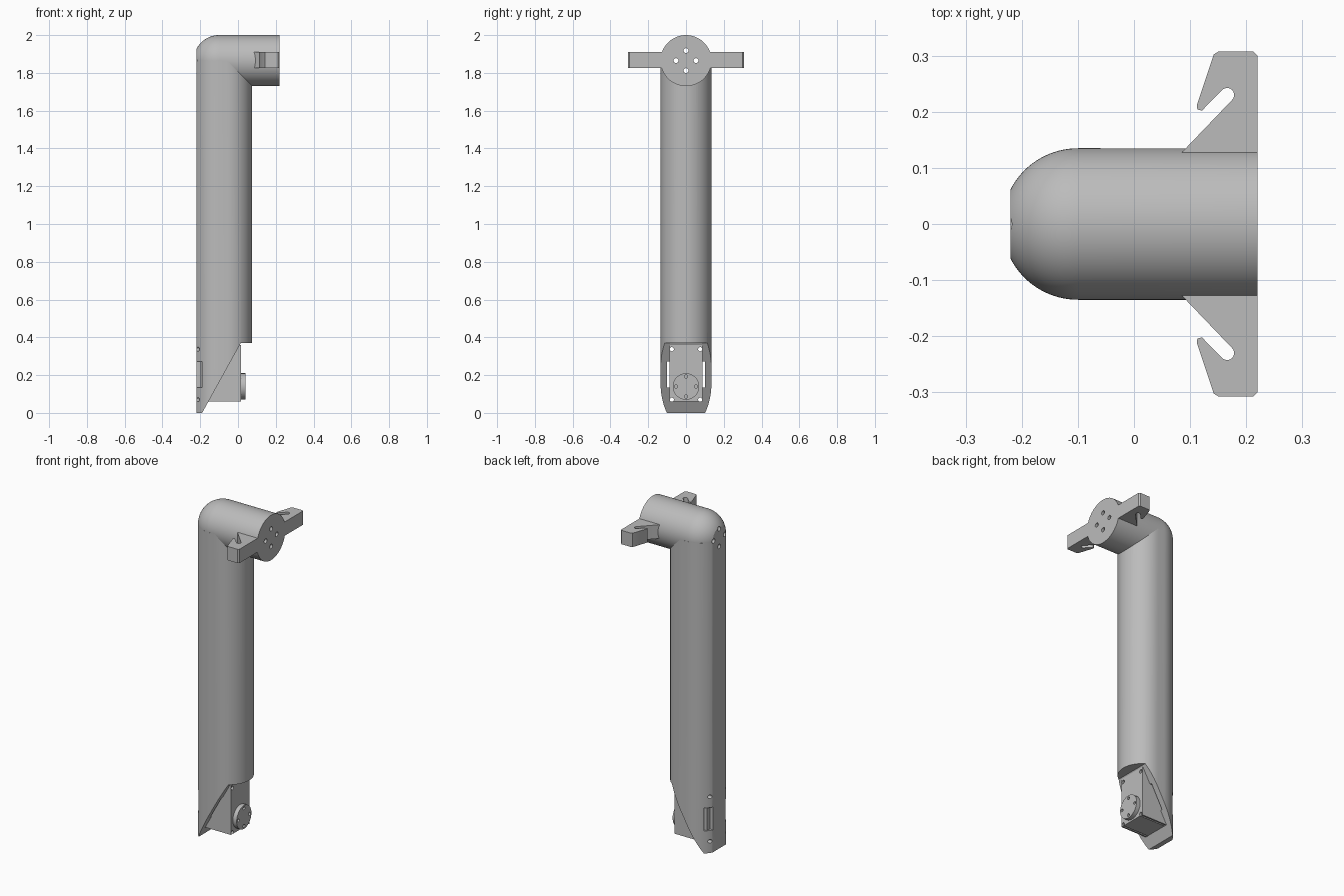
import bpy, bmesh
from math import sin, cos, pi, sqrt
from mathutils import Vector, Matrix

cube = bpy.data.objects.get("Cube")
if cube:
    bpy.data.objects.remove(cube, do_unlink=True)

grey = bpy.data.materials.new("plain grey")
grey.use_nodes = True
COLOUR = (0.5, 0.5, 0.5, 1)
grey.diffuse_color = COLOUR
grey.node_tree.nodes["Principled BSDF"].inputs["Base Color"].default_value = COLOUR

R = 0.135        # tube radius
ARM_Z = 1.865    # height of the arm axis
BACK = -0.22     # flat rear face
FRONT = 0.22     # arm end face
SERVO_X = 0.015  # servo front face


def add_object(name, bm):
    bmesh.ops.recalc_face_normals(bm, faces=bm.faces)
    mesh = bpy.data.meshes.new(name)
    bm.to_mesh(mesh)
    bm.free()
    mesh.materials.append(grey)
    obj = bpy.data.objects.new(name, mesh)
    bpy.context.scene.collection.objects.link(obj)
    return obj


def prism(name, points, axis, lo, hi):
    """Extrude a 2D outline along one axis."""
    place = {"x": lambda a, b: (lo, a, b),
             "y": lambda a, b: (a, lo, b),
             "z": lambda a, b: (a, b, lo)}[axis]
    bm = bmesh.new()
    face = bm.faces.new([bm.verts.new(place(a, b)) for a, b in points])
    geom = bmesh.ops.extrude_face_region(bm, geom=[face])["geom"]
    shift = Vector([hi - lo if axis == k else 0 for k in "xyz"])
    bmesh.ops.translate(bm, vec=shift, verts=[v for v in geom if isinstance(v, bmesh.types.BMVert)])
    return add_object(name, bm)


def arc(cx, cy, r, start, end, n):
    step = (end - start) / n
    return [(cx + r * cos(start + i * step), cy + r * sin(start + i * step)) for i in range(n + 1)]


def rod(name, lo, hi, y, z, r, n=24):
    return prism(name, arc(y, z, r, 0, 2 * pi, n)[:-1], "x", lo, hi)


def box(name, x, y, z):
    return prism(name, [(y[0], z[0]), (y[1], z[0]), (y[1], z[1]), (y[0], z[1])], "x", *x)


def cut(obj, cutters):
    """Subtract the cutters and bake the result."""
    for c in cutters:
        c.hide_render = True
        mod = obj.modifiers.new("cut", "BOOLEAN")
        mod.operation, mod.solver, mod.object = "DIFFERENCE", "EXACT", c
    bpy.context.view_layer.update()
    graph = bpy.context.evaluated_depsgraph_get()
    mesh = bpy.data.meshes.new_from_object(obj.evaluated_get(graph))
    obj.modifiers.clear()
    obj.data = mesh


# Upright tube: two half circles set apart, with a flat back
half = sqrt(R * R - (BACK + 0.1) ** 2)
edge = pi - math_angle if (math_angle := None) else None
outline = arc(-0.06, 0, R, -pi / 2, pi / 2, 32)
left = [p for p in arc(-0.1, 0, R, pi / 2, pi, 24) if p[0] > BACK + 0.002]
outline += left + [(BACK, half), (BACK, -half)] + [(x, -y) for x, y in reversed(left)]
tube = prism("upright_tube", outline, "z", 0, ARM_Z - 0.003)

# Horizontal arm with a domed, flattened rear end, turned about its axis
profile = [(BACK, 0), (BACK, half)] + [p for p in reversed(left)] + [(FRONT, R), (FRONT, 0)]
bm = bmesh.new()
verts = [bm.verts.new((x, 0, r)) for x, r in profile]
edges = [bm.edges.new(pair) for pair in zip(verts, verts[1:])]
bmesh.ops.spin(bm, geom=verts + edges, cent=(0, 0, 0), axis=(1, 0, 0), angle=2 * pi,
               steps=64, use_duplicate=False)
bmesh.ops.remove_doubles(bm, verts=bm.verts, dist=0.0001)
bmesh.ops.translate(bm, vec=(0, 0, ARM_Z), verts=bm.verts)
arm = add_object("horizontal_arm", bm)

# Servo body with its round output horn
servo = box("servo_body", (-0.2, SERVO_X), (-0.088, 0.088), (0.06, 0.36))
horn = rod("servo_horn", SERVO_X - 0.005, 0.04, 0, 0.14, 0.07, 48)

# Cutters: bolt circles, servo screw holes, side slots and the slanted foot
CROSS = [(0.053, 0), (-0.053, 0), (0, 0.053), (0, -0.053)]
bolt_holes = [rod("bolt_cutter", -0.3, 0.3, y, ARM_Z + z, 0.013) for y, z in CROSS]
horn_holes = [rod("horn_cutter", SERVO_X, 0.1, y, 0.14 + z, 0.009) for y, z in CROSS]
screw_holes = [rod("screw_cutter", -0.3, 0.3, s * 0.075, z, 0.011)
               for s in (-1, 1) for z in (0.07, 0.337)]
slots = [box("slot_cutter", (-0.3, 0.3), sorted((s * 0.06, s * 0.1)), (0.135, 0.272))
         for s in (-1, 1)]
foot = prism("foot_cutter", [(-0.245, -0.1), (0.015, 0.37), (0.3, 0.37), (0.3, -0.1)],
             "y", -0.3, 0.3)
foot.data.vertices.update()

cut(tube, [foot] + bolt_holes + screw_holes + slots)
cut(arm, bolt_holes)
cut(servo, screw_holes)
cut(horn, horn_holes)
for c in bolt_holes + horn_holes + screw_holes + slots + [foot]:
    bpy.data.objects.remove(c, do_unlink=True)

# Cable hooks on both sides of the arm
hook = [(FRONT, 0.12), (FRONT, 0.3), (0.213, 0.307), (0.15, 0.307), (0.142, 0.302),
        (0.112, 0.212), (0.113, 0.204), (0.121, 0.202)]
hook += arc(0.166, 0.23, 0.0125, 0.75 * pi, -0.25 * pi, 10) + [(0.078, 0.12)]
hooks = [prism(name, [(x, s * y) for x, y in hook], "z", 1.827, 1.91)
         for name, s in (("front_hook", -1), ("back_hook", 1))]

# Smooth curved walls, keep sharp edges
bpy.ops.object.select_all(action="DESELECT")
for obj in [tube, arm, servo, horn] + hooks:
    obj.select_set(True)
bpy.context.view_layer.objects.active = tube
bpy.ops.object.shade_smooth_by_angle(angle=0.5)
